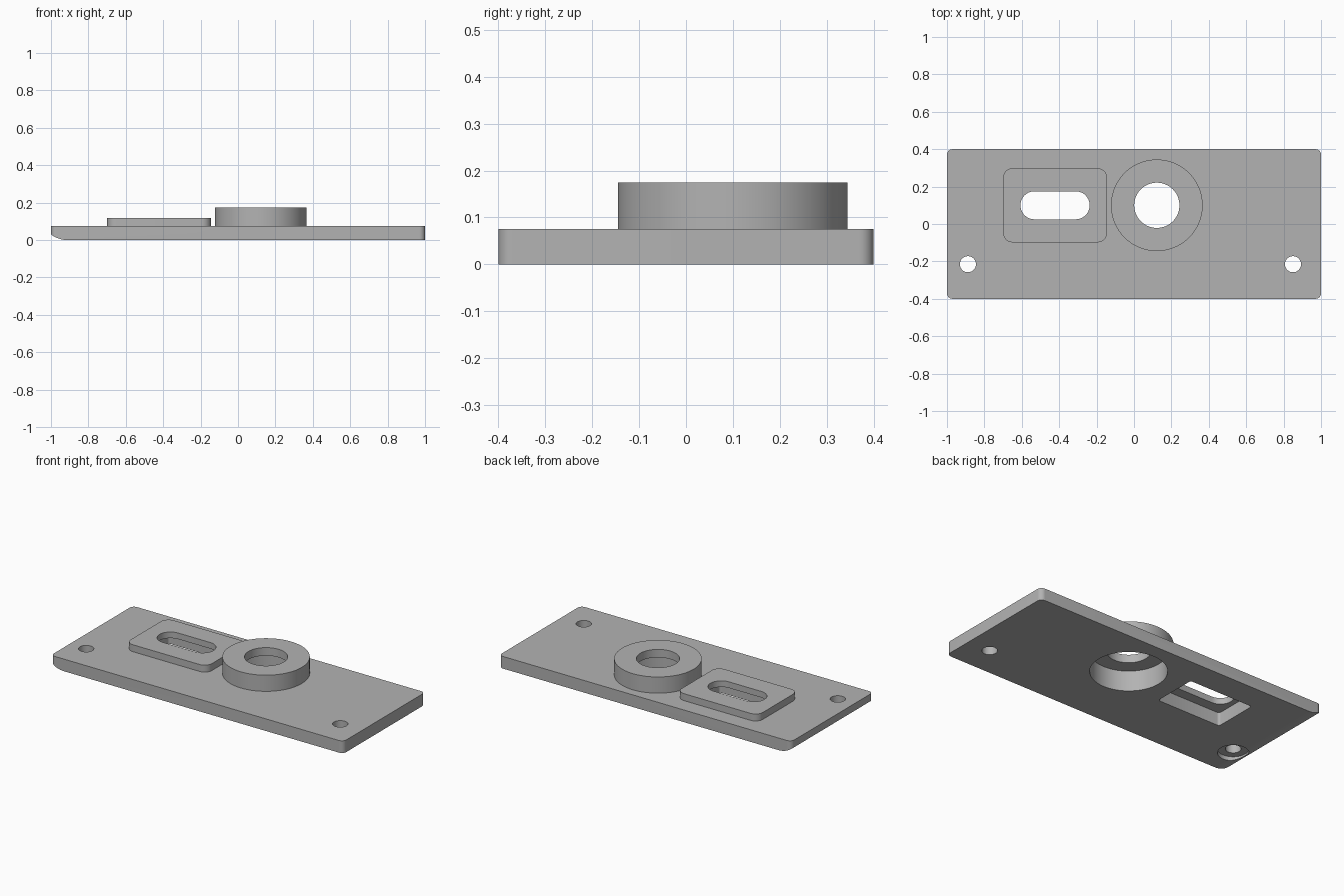
import bpy, bmesh
from math import sin, cos, pi, radians

cube = bpy.data.objects.get("Cube")
if cube:
    bpy.data.objects.remove(cube, do_unlink=True)

metal = bpy.data.materials.new("plain grey")
metal.use_nodes = True
GREY = (0.45, 0.45, 0.45, 1)
metal.diffuse_color = GREY
metal.node_tree.nodes["Principled BSDF"].inputs["Base Color"].default_value = GREY


def rounded(cx, cy, w, h, r, steps=10):
    """Outline of a rounded rectangle (a circle when w = h = 2r)."""
    pts = []
    for q, (sx, sy) in enumerate([(1, 1), (-1, 1), (-1, -1), (1, -1)]):
        for i in range(steps + 1):
            a = (q + i / steps) * pi / 2
            p = (cx + sx * (w / 2 - r) + r * cos(a), cy + sy * (h / 2 - r) + r * sin(a))
            if not pts or abs(p[0] - pts[-1][0]) + abs(p[1] - pts[-1][1]) > 1e-5:
                pts.append(p)
    if abs(pts[0][0] - pts[-1][0]) + abs(pts[0][1] - pts[-1][1]) < 1e-5:
        pts.pop()
    return pts


def circle(cx, cy, r, steps=16):
    return rounded(cx, cy, 2 * r, 2 * r, r, steps)


def prism(name, outline, lo, hi, along_y=False):
    """Extrude an outline along z, or an x-z outline along y."""
    bm = bmesh.new()
    place = (lambda p, t: (p[0], t, p[1])) if along_y else (lambda p, t: (p[0], p[1], t))
    face = bm.faces.new([bm.verts.new(place(p, lo)) for p in outline])
    top = bmesh.ops.extrude_face_region(bm, geom=[face])["geom"]
    for v in (g for g in top if isinstance(g, bmesh.types.BMVert)):
        v.co["xyz".index("y" if along_y else "z")] = hi
    bmesh.ops.recalc_face_normals(bm, faces=bm.faces)
    mesh = bpy.data.meshes.new(name)
    bm.to_mesh(mesh)
    bm.free()
    mesh.materials.append(metal)
    obj = bpy.data.objects.new(name, mesh)
    bpy.context.collection.objects.link(obj)
    return obj


def combine(body, other, operation):
    """Apply a boolean and discard the helper solid."""
    other.hide_render = True
    mod = body.modifiers.new(operation.lower(), "BOOLEAN")
    mod.operation, mod.solver, mod.object = operation, "EXACT", other
    bpy.context.view_layer.objects.active = body
    bpy.ops.object.modifier_apply(modifier=mod.name)
    bpy.data.objects.remove(other, do_unlink=True)


TOP = 0.075
SLOT = (-0.422, 0.10)
BORE = (0.122, 0.10)

# Base plate with its raised pad and round boss
body = prism("mounting_plate", rounded(0, 0, 2, 0.8, 0.03), 0, TOP)
combine(body, prism("slot_pad", rounded(*SLOT, 0.555, 0.396, 0.05), 0.03, 0.118), "UNION")
combine(body, prism("boss", circle(*BORE, 0.245, 24), 0.03, 0.175), "UNION")

# Curved relief under the right end
R, START = 0.15, -0.91
arc = [(START - R * sin(a), R - R * cos(a)) for a in (radians(5 * i) for i in range(11))]
relief = [(START, -0.1)] + arc + [(-1.1, arc[-1][1]), (-1.1, -0.1)]
combine(body, prism("end_relief", relief, -0.5, 0.5, along_y=True), "DIFFERENCE")

# Openings: pocket and slot, counterbore and bore, two screw holes
cuts = [
    ("pocket", rounded(*SLOT, 0.435, 0.276, 0.015, 4), -0.1, 0.08),
    ("slot", rounded(*SLOT, 0.37, 0.15, 0.0749), -0.1, 0.3),
    ("counterbore", circle(*BORE, 0.213, 24), -0.1, 0.125),
    ("bore", circle(*BORE, 0.121), -0.1, 0.3),
    ("left_screw_hole", circle(0.85, -0.215, 0.043), -0.1, 0.3),
    ("right_screw_hole", circle(-0.888, -0.215, 0.043), -0.1, 0.3),
    ("right_screw_recess", circle(-0.888, -0.215, 0.086), -0.1, 0.025),
]
for name, outline, lo, hi in cuts:
    combine(body, prism(name, outline, lo, hi), "DIFFERENCE")

# Smooth curves, crisp edges
bpy.ops.object.select_all(action="DESELECT")
body.select_set(True)
bpy.context.view_layer.objects.active = body
bpy.ops.object.shade_smooth_by_angle(angle=radians(30))
